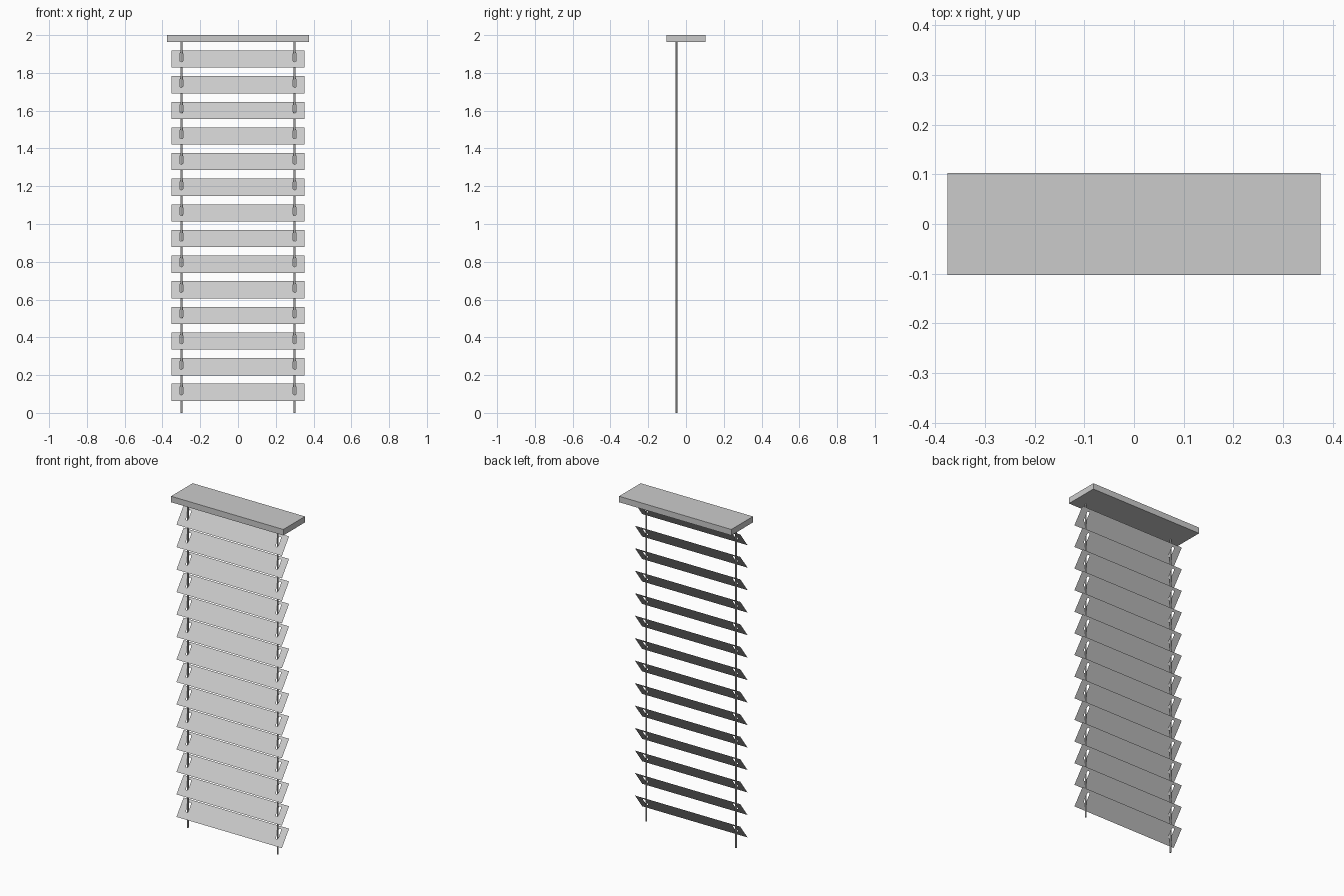
import bpy
import bmesh
import math
from mathutils import Matrix, Vector

cube = bpy.data.objects.get("Cube")
if cube:
    bpy.data.objects.remove(cube, do_unlink=True)

grey = bpy.data.materials.new("light grey")
grey.use_nodes = True
GREY = (0.6, 0.6, 0.6, 1)
grey.diffuse_color = GREY
grey.node_tree.nodes["Principled BSDF"].inputs["Base Color"].default_value = GREY

CORD_X, CORD_Y = 0.3, -0.05
SLATS, TOP_Z, PITCH = 14, 1.873, 0.1357
SLAT_HALF, SLAT_DEPTH, TILT = 0.352, 0.114, math.radians(53)


def add_object(name, bm):
    mesh = bpy.data.meshes.new(name)
    bm.to_mesh(mesh)
    bm.free()
    mesh.materials.append(grey)
    obj = bpy.data.objects.new(name, mesh)
    bpy.context.collection.objects.link(obj)
    return obj


def add_loop(bm, points):
    verts = [bm.verts.new((x, y, 0)) for x, y in points]
    return [bm.edges.new((a, b)) for a, b in zip(verts, verts[1:] + verts[:1])]


def slot_outline(cx, cy, half_length, radius, steps=6):
    # Capsule-shaped outline running across the slat
    points = []
    for end in (0, 1):
        for i in range(steps + 1):
            a = math.pi * (end + i / steps)
            shift = half_length - radius if end == 0 else radius - half_length
            points.append((cx + radius * math.cos(a), cy + shift + radius * math.sin(a)))
    return points


# Head rail
bm = bmesh.new()
bmesh.ops.create_cube(bm, size=1)
bmesh.ops.scale(bm, vec=(0.75, 0.206, 0.036), verts=bm.verts)
bmesh.ops.translate(bm, vec=(0, 0, 1.982), verts=bm.verts)
add_object("head_rail", bm)

# Two cords hanging from the rail
for side, name in ((1, "left_cord"), (-1, "right_cord")):
    bm = bmesh.new()
    bmesh.ops.create_cone(bm, cap_ends=True, segments=12, radius1=0.005, radius2=0.005,
                          depth=1.97, matrix=Matrix.Translation((side * CORD_X, CORD_Y, 0.985)))
    cord = add_object(name, bm)
    for face in cord.data.polygons:
        face.use_smooth = len(face.vertices) == 4

# One thin slat with a slot for each cord
bm = bmesh.new()
h, d = SLAT_HALF, SLAT_DEPTH / 2
edges = add_loop(bm, [(-h, -d), (h, -d), (h, d), (-h, d)])
for side in (1, -1):
    edges += add_loop(bm, slot_outline(side * CORD_X, 0.012, 0.03, 0.008))
bmesh.ops.triangle_fill(bm, edges=edges, use_beauty=True, normal=Vector((0, 0, 1)))
bmesh.ops.dissolve_limit(bm, angle_limit=0.01, verts=bm.verts, edges=bm.edges)
slat = add_object("slat_01", bm)

# Row of tilted slats, front edge low
for i in range(SLATS):
    obj = slat
    if i:
        obj = bpy.data.objects.new(f"slat_{i + 1:02d}", slat.data)
        bpy.context.collection.objects.link(obj)
    obj.location = (0, CORD_Y, TOP_Z - i * PITCH)
    obj.rotation_euler = (TILT, 0, 0)
